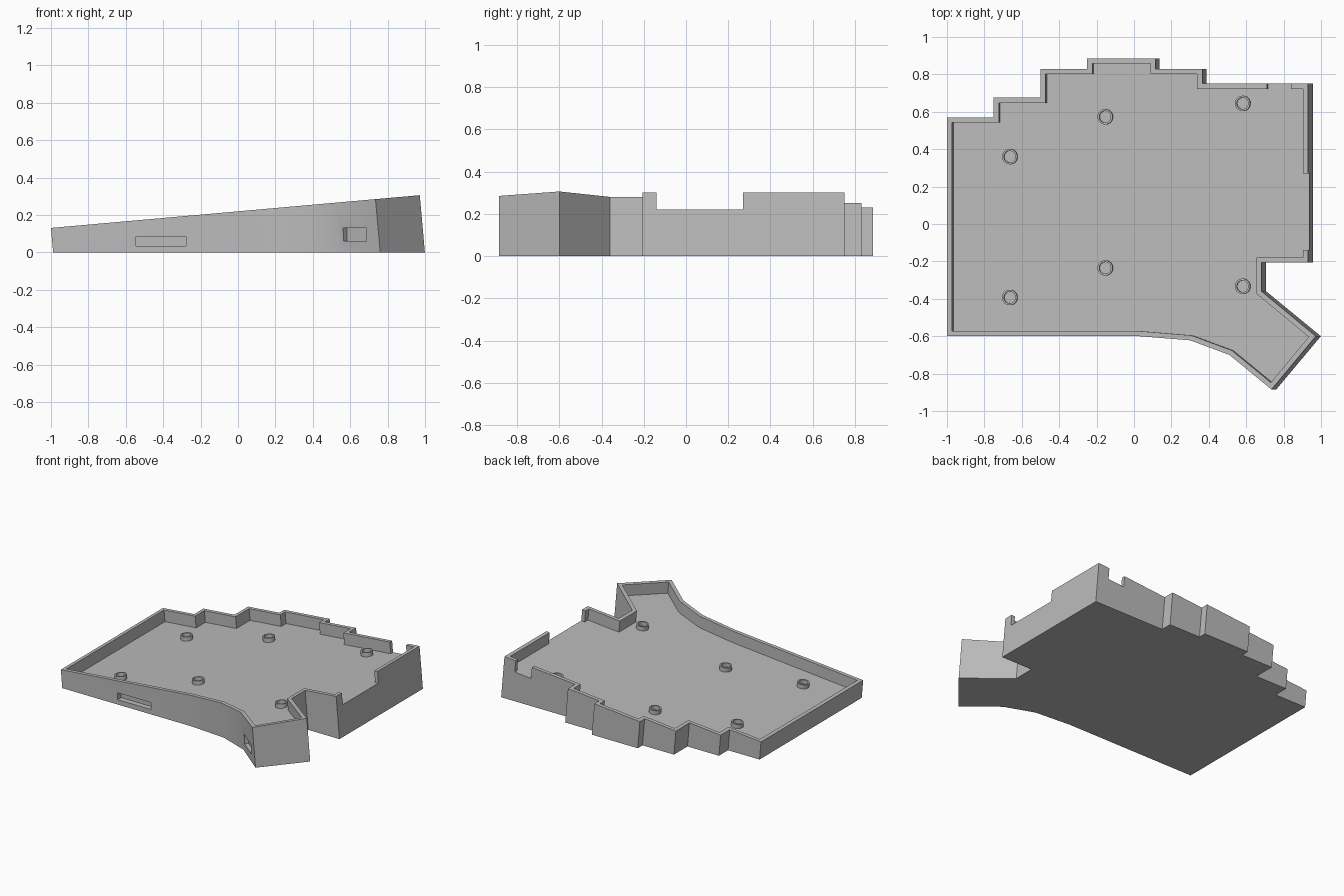
import bpy, bmesh, math
from mathutils import Vector, Matrix

cube = bpy.data.objects.get("Cube")
if cube:
    bpy.data.objects.remove(cube, do_unlink=True)

TILT = math.radians(5.07)
UP = Vector((-math.sin(TILT), 0, math.cos(TILT)))   # normal of the sloped rim
WALL, DEPTH = 0.027, 0.083

grey = bpy.data.materials.new("plain grey")
grey.use_nodes = True
grey.diffuse_color = (0.5, 0.5, 0.5, 1)
grey.node_tree.nodes["Principled BSDF"].inputs["Base Color"].default_value = grey.diffuse_color


def rim(x, y, h=0):
    """Point on the sloped rim plane, raised by h along its normal."""
    return Vector((x, y, 0.131 + math.tan(TILT) * (x + 1))) + UP * h


def make(name, bm):
    bmesh.ops.recalc_face_normals(bm, faces=bm.faces)
    mesh = bpy.data.meshes.new(name)
    bm.to_mesh(mesh)
    bm.free()
    mesh.materials.append(grey)
    ob = bpy.data.objects.new(name, mesh)
    bpy.context.collection.objects.link(ob)
    return ob


def loft(name, low, high):
    """Closed solid between two matching loops."""
    bm = bmesh.new()
    a, b = ([bm.verts.new(p) for p in loop] for loop in (low, high))
    bm.faces.new(a)
    bm.faces.new(b)
    for i in range(len(a)):
        j = (i + 1) % len(a)
        bm.faces.new((a[i], a[j], b[j], b[i]))
    return make(name, bm)


def inset(points, d):
    """Mitred inward offset of a clockwise outline."""
    out = []
    for i, p in enumerate(points):
        p, q, r = Vector(p), Vector(points[i - 1]), Vector(points[(i + 1) % len(points)])
        e, f = (p - q).normalized(), (r - p).normalized()
        n, m = Vector((e.y, -e.x)), Vector((f.y, -f.x))
        out.append(p + (n + m) * d / (1 + n.dot(m)))
    return out


def cut(target, cutter):
    cutter.hide_render = True
    mod = target.modifiers.new("cut", "BOOLEAN")
    mod.operation, mod.solver, mod.object = "DIFFERENCE", "EXACT", cutter
    bpy.context.view_layer.objects.active = target
    bpy.ops.object.modifier_apply(modifier=mod.name)
    bpy.data.objects.remove(cutter, do_unlink=True)


def smooth(ob, angle):
    bpy.ops.object.select_all(action="DESELECT")
    ob.select_set(True)
    bpy.context.view_layer.objects.active = ob
    bpy.ops.object.shade_smooth_by_angle(angle=math.radians(angle))


# Tray body: stepped back, thumb wing at the front left, flat underside
outline = [(-1, -.6), (-1, .57), (-.75, .57), (-.75, .675), (-.5, .675), (-.5, .83),
           (-.25, .83), (-.25, .885), (.115, .885), (.115, .83), (.365, .83), (.365, .75),
           (.93, .75), (.93, -.205), (.682, -.205), (.682, -.36), (.972, -.6),
           (.735, -.885), (.51, -.7), (.3, -.622), (.03, -.6)]
top = [rim(*p) for p in outline]
base = [p - UP * (p.z / UP.z) for p in top]
tray = loft("tray", base, top)

# Cavity, with tabs that open the two wall notches
inner = []
for i, p in enumerate(inset(outline, WALL)):
    inner.append(tuple(p))
    if i == 11:    # back wall notch
        inner += [(.71, p.y), (.71, .85), (.84, .85), (.84, p.y)]
    elif i == 12:  # side wall notch
        inner += [(p.x, .27), (1.05, .27), (1.05, -.14), (p.x, -.14)]
cut(tray, loft("cavity_cutter", [rim(*p, -DEPTH) for p in inner],
               [rim(*p, .1) for p in inner]))


# Port recesses in the front wall and the curved wing wall
def recess(name, centre, size, turn):
    bm = bmesh.new()
    bmesh.ops.create_cube(bm, size=1, matrix=Matrix.Translation(centre)
                          @ Matrix.Rotation(turn, 4, "Z") @ Matrix.Diagonal((*size, 1)))
    cut(tray, make(name, bm))


recess("port_cutter", (-.412, -.6, .06), (.266, .08, .05), 0)
recess("jack_cutter", (.618, -.79, .095), (.16, .08, .07), math.atan2(-.185, .225))
smooth(tray, 25)

# Screw standoffs: short open rings on the sloped floor
SEG, TALL = 32, 0.03
ring = [(.041, -.005), (.041, TALL), (.031, TALL), (.031, .001)]
for n, (x, y) in enumerate([(-.665, .36), (-.155, .573), (.58, .645),
                            (-.665, -.393), (-.155, -.235), (.58, -.333)]):
    bm = bmesh.new()
    foot = rim(x, y, -DEPTH) - Vector((UP.x * (TALL - DEPTH), 0, 0))
    foot.z = rim(foot.x, y).z - DEPTH / UP.z
    frame = Matrix.Translation(foot) @ Matrix.Rotation(-TILT, 4, "Y")
    loops = [[bm.verts.new(frame @ Vector((r * math.cos(k * math.tau / SEG),
                                           r * math.sin(k * math.tau / SEG), h)))
              for k in range(SEG)] for r, h in ring]
    for a, b in zip(loops, loops[1:]):
        for k in range(SEG):
            j = (k + 1) % SEG
            bm.faces.new((a[k], a[j], b[j], b[k]))
    bm.faces.new(loops[-1])
    bm.faces.new(loops[0])
    smooth(make(f"standoff_{n + 1}", bm), 30)
